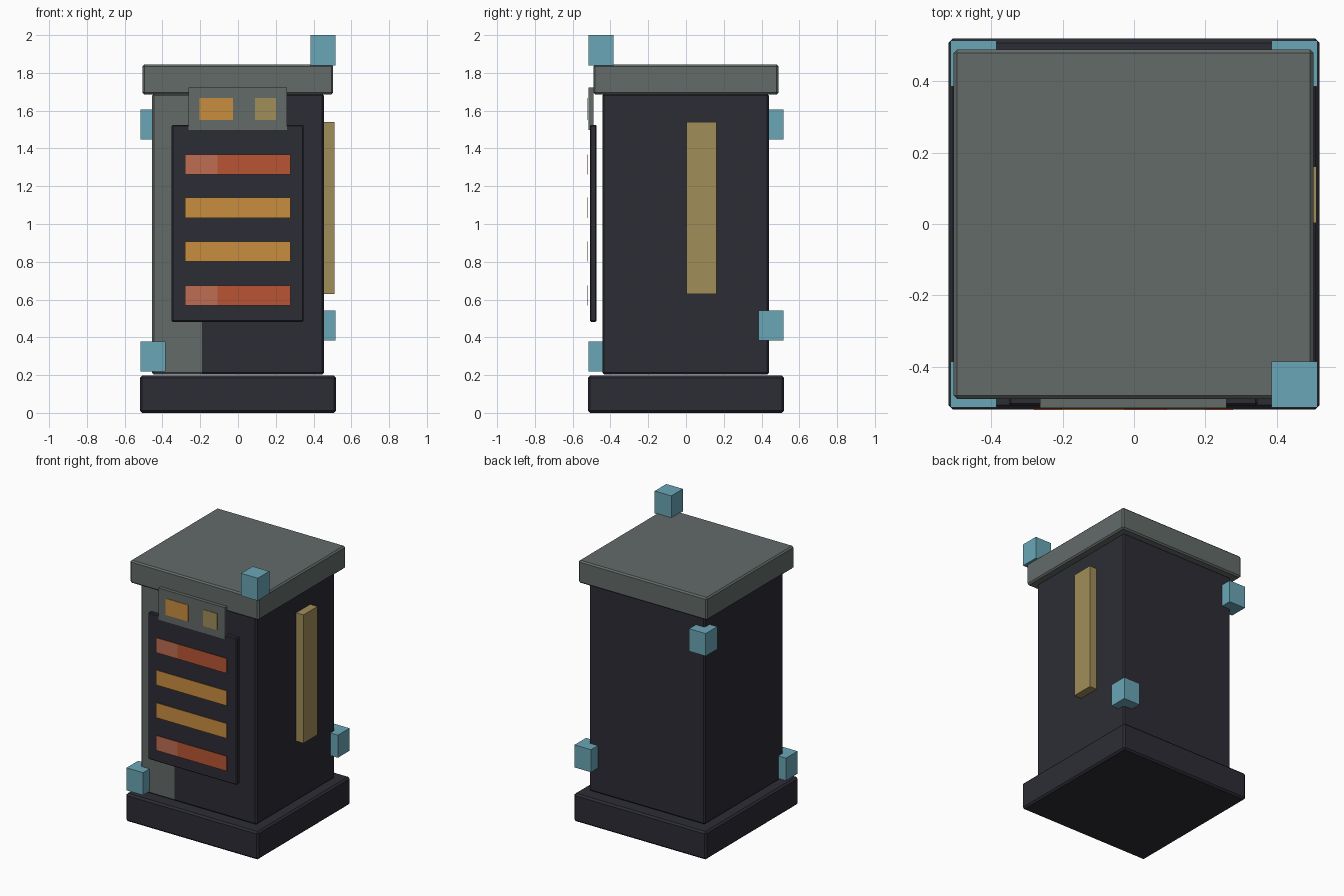
import bpy, bmesh
from mathutils import Vector

if "Cube" in bpy.data.objects:
    bpy.data.objects.remove(bpy.data.objects["Cube"])


def material(name, hex_code):
    """Flat colour from an sRGB hex code, converted to linear."""
    rgb = [int(hex_code[i:i + 2], 16) / 255 for i in (0, 2, 4)]
    lin = [c / 12.92 if c <= 0.04045 else ((c + 0.055) / 1.055) ** 2.4 for c in rgb]
    m = bpy.data.materials.new(name)
    m.diffuse_color = (*lin, 1)
    m.use_nodes = True
    m.node_tree.nodes["Principled BSDF"].inputs["Base Color"].default_value = m.diffuse_color
    return m


DARK = material("dark_metal", "2c2c35")
GREY = material("grey_metal", "636b69")
BLUE = material("pale_blue", "6aa6b6")
GOLD = material("dull_gold", "a18d59")
ORANGE = material("orange", "c98d3f")
RED = material("red", "b85535")
LIGHT_RED = material("light_red", "bf6d54")


def box(name, x, y, z, mat, bevel=0, split=None, left_mat=None):
    """Box from x, y, z ranges. With split, front faces left of it get left_mat."""
    bm = bmesh.new()
    bmesh.ops.create_cube(bm, size=1)
    for v in bm.verts:
        v.co = Vector([r[0] if c < 0 else r[1] for c, r in zip(v.co, (x, y, z))])
    if bevel:
        bmesh.ops.bevel(bm, geom=bm.edges[:], offset=bevel, segments=1,
                        profile=0.5, affect='EDGES')
    if split is not None:
        bmesh.ops.bisect_plane(bm, geom=bm.verts[:] + bm.edges[:] + bm.faces[:],
                               plane_co=(split, 0, 0), plane_no=(1, 0, 0))
        bm.normal_update()
        for f in bm.faces:
            if f.normal.y < -0.5 and f.calc_center_median().x < split:
                f.material_index = 1
    mesh = bpy.data.meshes.new(name)
    bm.to_mesh(mesh)
    bm.free()
    mesh.materials.append(mat)
    if left_mat:
        mesh.materials.append(left_mat)
    ob = bpy.data.objects.new(name, mesh)
    bpy.context.collection.objects.link(ob)
    return ob


# Plinth, cabinet body with a grey front-left band, and lid
box("base", (-0.52, 0.52), (-0.52, 0.52), (0, 0.198), DARK, 0.012)
box("body", (-0.455, 0.455), (-0.443, 0.439), (0.203, 1.69), DARK, 0.01, -0.19, GREY)
box("lid", (-0.506, 0.504), (-0.491, 0.489), (1.685, 1.845), GREY, 0.01)

# Front panel and header plate
box("front_panel", (-0.351, 0.347), (-0.509, -0.473), (0.482, 1.525), DARK, 0.006)
box("header_plate", (-0.263, 0.259), (-0.516, -0.491), (1.498, 1.723), GREY)

# Thin light plates on the header and panel
PLATE_Y = (-0.522, -0.518)
box("header_light_wide", (-0.203, -0.027), PLATE_Y, (1.55, 1.667), ORANGE)
box("header_light_small", (0.091, 0.2), PLATE_Y, (1.55, 1.667), GOLD)
for i, z in enumerate((0.622, 0.854, 1.086, 1.316)):
    z_range = (z - 0.053, z + 0.053)
    if i in (0, 3):
        box(f"panel_bar_{i + 1}", (-0.28, 0.277), PLATE_Y, z_range, RED, 0, -0.108, LIGHT_RED)
    else:
        box(f"panel_bar_{i + 1}", (-0.28, 0.277), PLATE_Y, z_range, ORANGE)

# Upright strip on the right side
box("side_strip", (0.45, 0.512), (0.003, 0.161), (0.63, 1.541), GOLD)

# Blue corner blocks at stepped heights
for name, sx, sy, z0 in (("front_left", -1, -1, 0.219), ("back_right", 1, 1, 0.382),
                         ("back_left", -1, 1, 1.447), ("front_right", 1, -1, 1.84)):
    cx, cy = 0.45 * sx, 0.45 * sy
    box(f"corner_block_{name}", (cx - 0.065, cx + 0.065), (cy - 0.065, cy + 0.065),
        (z0, z0 + 0.16), BLUE)
